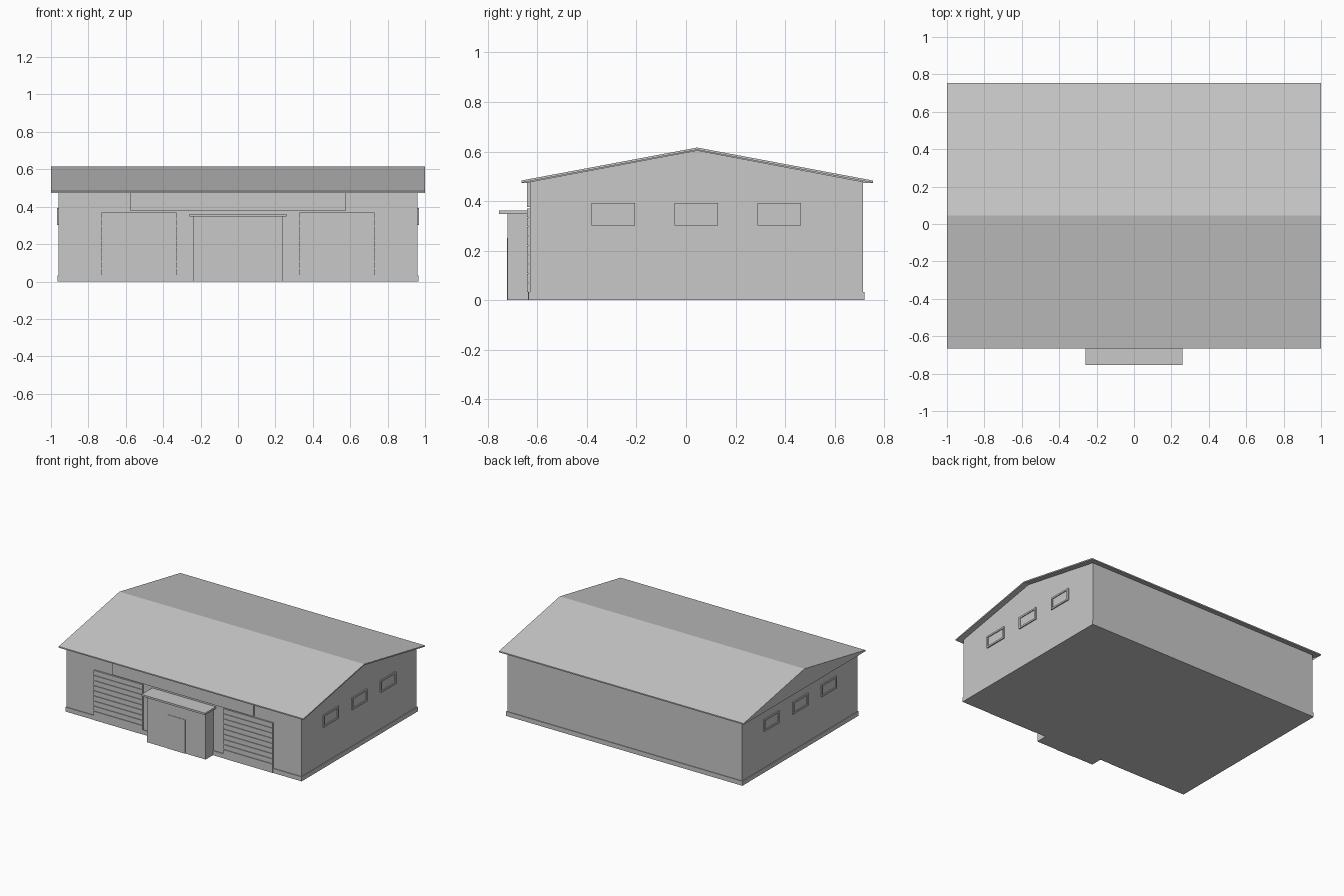
import bpy

if "Cube" in bpy.data.objects:
    bpy.data.objects.remove(bpy.data.objects["Cube"])

grey = bpy.data.materials.new("light_grey")
grey.diffuse_color = (0.58, 0.58, 0.58, 1)
grey.use_nodes = True
grey.node_tree.nodes["Principled BSDF"].inputs["Base Color"].default_value = grey.diffuse_color


def mesh(name, verts, faces):
    me = bpy.data.meshes.new(name)
    me.from_pydata(verts, [], faces)
    me.materials.append(grey)
    ob = bpy.data.objects.new(name, me)
    bpy.context.collection.objects.link(ob)
    return ob


def extrude_x(name, profile, x0, x1):
    """Closed (y, z) profile, counter-clockwise seen from +x, swept along x."""
    n = len(profile)
    verts = [(x, y, z) for x in (x0, x1) for y, z in profile]
    faces = [tuple(range(n))[::-1], tuple(range(n, 2 * n))]
    faces += [(i, (i + 1) % n, n + (i + 1) % n, n + i) for i in range(n)]
    return mesh(name, verts, faces)


def box(name, x0, x1, y0, y1, z0, z1):
    return extrude_x(name, [(y0, z0), (y1, z0), (y1, z1), (y0, z1)], x0, x1)


# Main hall with gable ends, and the plinth around its foot
RIDGE = 0.045
extrude_x("hall_walls", [(-0.63, 0), (0.715, 0), (0.715, 0.478),
                         (RIDGE, 0.605), (-0.63, 0.478)], -0.96, 0.96)
box("plinth", -0.965, 0.965, -0.635, 0.72, 0, 0.033)

# Two roof slopes, each a thin slab
E, T = 0.474, 0.009
for name, eave in (("roof_front", -0.665), ("roof_back", 0.755)):
    prof = [(eave, E), (RIDGE, 0.607), (RIDGE, 0.607 + T), (eave, E + T)]
    extrude_x(name, prof if eave < 0 else prof[::-1], -1, 1)

# Closed triangle under the roof edge at the left end
mesh("left_gable_panel", [(-1, -0.665, E), (-1, 0.755, E), (-1, RIDGE, 0.607)],
     [(0, 2, 1)])

# Fascia panel above the doors
box("fascia_panel", -0.575, 0.575, -0.641, -0.628, 0.377, 0.477)

# Roller doors with horizontal slats
for side, x0 in (("left", -0.73), ("right", 0.33)):
    box(f"{side}_roller_door", x0, x0 + 0.4, -0.637, -0.628, 0.0, 0.37)
    pitch = 0.34 / 9
    for i in range(9):
        z = 0.03 + i * pitch
        box(f"{side}_door_slat_{i}", x0, x0 + 0.4, -0.642, -0.634,
            z + 0.004, z + pitch)

# Entrance porch, its canopy and the door
box("porch", -0.24, 0.24, -0.72, -0.628, 0, 0.35)
box("porch_canopy", -0.26, 0.26, -0.755, -0.628, 0.347, 0.361)
box("entrance_door", -0.075, 0.075, -0.723, -0.718, 0, 0.25)

# Three framed windows on each end wall
for side, s in (("left", -1), ("right", 1)):
    for i, yc in enumerate((-0.293, 0.042, 0.377)):
        def plate(name, y0, y1, z0, z1, out):
            a, b = sorted((s * 0.958, s * out))
            box(f"{side}_window_{name}_{i}", a, b, y0, y1, z0, z1)
        h, z0, z1, t = 0.088, 0.302, 0.392, 0.012
        plate("pane", yc - h + t, yc + h - t, z0 + t, z1 - t, 0.962)
        plate("sill", yc - h, yc + h, z0, z0 + t, 0.968)
        plate("head", yc - h, yc + h, z1 - t, z1, 0.968)
        plate("jamb_a", yc - h, yc - h + t, z0 + t, z1 - t, 0.968)
        plate("jamb_b", yc + h - t, yc + h, z0 + t, z1 - t, 0.968)
